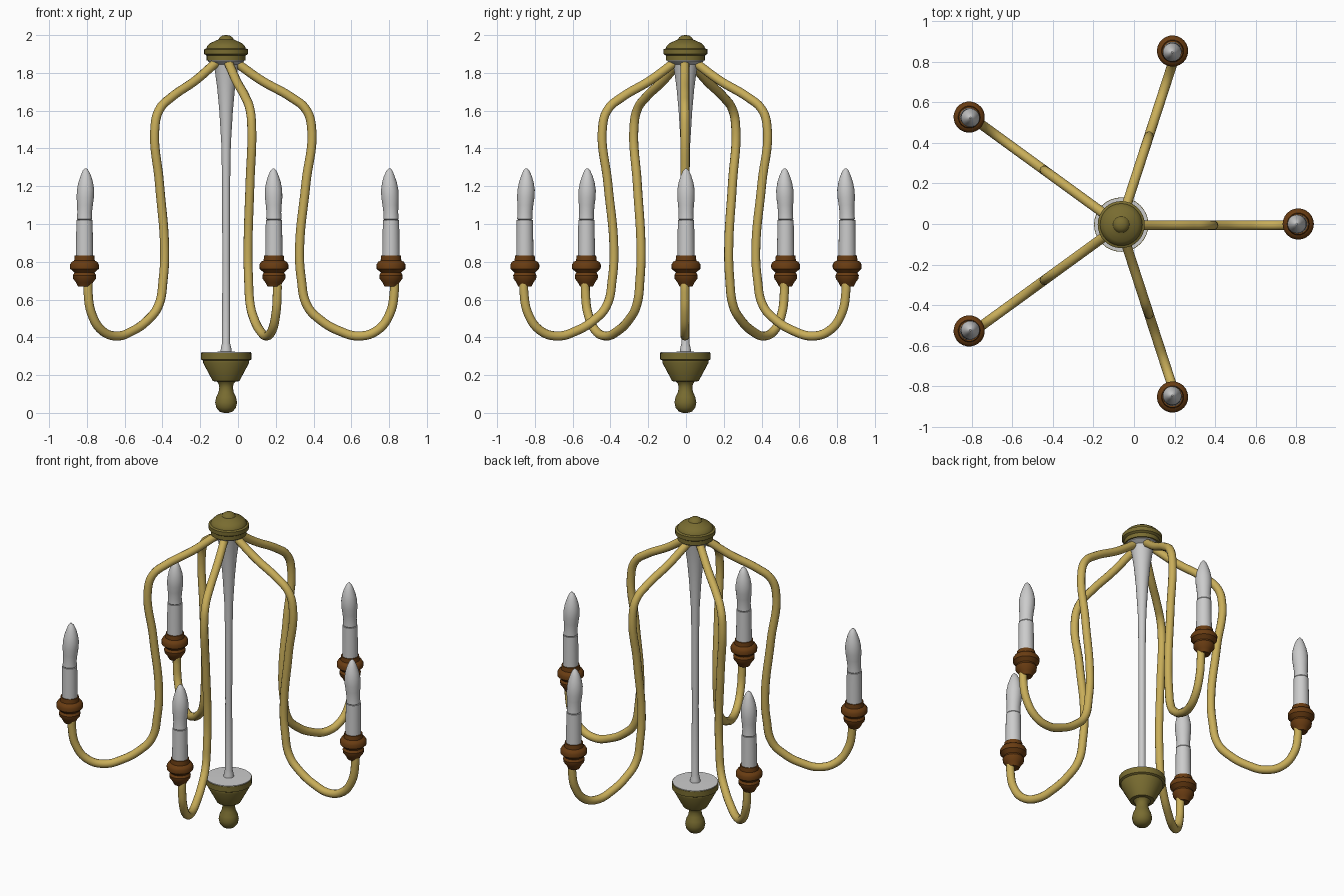
import bpy, bmesh, math

if "Cube" in bpy.data.objects:
    bpy.data.objects.remove(bpy.data.objects["Cube"])

def material(name, rgb):
    m = bpy.data.materials.new(name)
    m.diffuse_color = (*rgb, 1)
    m.use_nodes = True
    m.node_tree.nodes["Principled BSDF"].inputs["Base Color"].default_value = m.diffuse_color
    return m

GOLD = material("gold", (0.58, 0.42, 0.10))
OLIVE = material("olive_brass", (0.19, 0.15, 0.03))
BROWN = material("brown", (0.14, 0.045, 0.006))

def finish(ob, mat, loc, turn=0, angle=35):
    ob.location = loc
    ob.rotation_euler.z = turn
    if mat:
        ob.data.materials.append(mat)
    bpy.ops.object.select_all(action='DESELECT')
    ob.select_set(True)
    bpy.context.view_layer.objects.active = ob
    bpy.ops.object.shade_smooth_by_angle(angle=math.radians(angle))
    return ob

def lathe(name, profile, mat, loc, sides=32, turn=0):
    """Turned part; profile rows are (radius, z[, sideways shift]), bottom to top."""
    bm = bmesh.new()
    rings = []
    for row in profile:
        r, z = row[:2]
        dx = row[2] if len(row) > 2 else 0
        rings.append([bm.verts.new((dx + r * math.cos(math.tau * i / sides),
                                    r * math.sin(math.tau * i / sides), z))
                      for i in range(sides)])
    for a, b in zip(rings, rings[1:]):
        for i in range(sides):
            j = (i + 1) % sides
            bm.faces.new((a[i], a[j], b[j], b[i]))
    bm.faces.new(rings[0][::-1])
    bm.faces.new(rings[-1])
    me = bpy.data.meshes.new(name)
    bm.to_mesh(me)
    bm.free()
    ob = bpy.data.objects.new(name, me)
    bpy.context.collection.objects.link(ob)
    return finish(ob, mat, loc, turn)

def tube(name, pts, radius, mat, loc, turn):
    """Round tube swept along (radius, z) points."""
    cu = bpy.data.curves.new(name, 'CURVE')
    cu.dimensions = '3D'
    cu.bevel_depth, cu.bevel_resolution = radius, 4
    cu.resolution_u, cu.use_fill_caps = 8, True
    sp = cu.splines.new('BEZIER')
    sp.bezier_points.add(len(pts) - 1)
    for p, (r, z) in zip(sp.bezier_points, pts):
        p.co = (r, 0, z)
        p.handle_left_type = p.handle_right_type = 'AUTO'
    ob = bpy.data.objects.new(name, cu)
    bpy.context.collection.objects.link(ob)
    bpy.ops.object.select_all(action='DESELECT')
    ob.select_set(True)
    bpy.context.view_layer.objects.active = ob
    bpy.ops.object.convert(target='MESH')
    return finish(bpy.context.object, mat, loc, turn, 50)

AXIS = (-0.063, -0.003, 0)

# Central stem, flared at both ends
lathe("stem", [(0.131, 0.312), (0.131, 0.322), (0.03, 0.324), (0.027, 0.345), (0.021, 0.37),
               (0.02, 0.8), (0.021, 1.2), (0.025, 1.42), (0.036, 1.6), (0.047, 1.72),
               (0.058, 1.8), (0.066, 1.845), (0.095, 1.86), (0.095, 1.87)], None, AXIS)

# Top cap
lathe("top_cap", [(0.09, 1.864), (0.103, 1.866), (0.103, 1.892), (0.116, 1.9), (0.116, 1.925),
                  (0.104, 1.93), (0.1, 1.942), (0.083, 1.958), (0.056, 1.97), (0.04, 1.977),
                  (0.034, 1.988), (0.02, 1.997), (0.005, 2.0)], OLIVE, AXIS)

# Bottom bowl with knob
lathe("bottom_finial", [(0.012, 0.0), (0.035, 0.007), (0.052, 0.028), (0.058, 0.055),
                        (0.052, 0.085), (0.04, 0.11), (0.036, 0.135), (0.04, 0.155),
                        (0.05, 0.166), (0.07, 0.168), (0.122, 0.265), (0.122, 0.277),
                        (0.134, 0.283), (0.134, 0.318)], OLIVE, AXIS)

ARM = [(0.045, 1.865), (0.09, 1.832), (0.193, 1.76), (0.352, 1.67), (0.426, 1.61),
       (0.457, 1.525), (0.428, 1.21), (0.395, 0.87), (0.404, 0.71), (0.436, 0.566),
       (0.505, 0.492), (0.605, 0.434), (0.711, 0.407), (0.806, 0.437), (0.872, 0.524),
       (0.896, 0.64), (0.896, 0.7)]
CUP = [(0.034, 0.668), (0.045, 0.69), (0.06, 0.71), (0.062, 0.728), (0.054, 0.742),
       (0.062, 0.75), (0.076, 0.763), (0.077, 0.785), (0.068, 0.8), (0.055, 0.806),
       (0.052, 0.832)]
CANDLE = [(0.046, 0.81), (0.043, 1.022)]
FLAME = [(0.036, 1.022), (0.041, 1.027), (0.039, 1.06, -0.001), (0.042, 1.1, -0.003),
         (0.046, 1.14, -0.005), (0.046, 1.18, -0.007), (0.039, 1.22, -0.008),
         (0.028, 1.255, -0.009), (0.016, 1.282, -0.008), (0.004, 1.295, -0.007)]

# Five arms, each with a cup, a candle and a flame
for k in range(5):
    a = math.tau * k / 5
    tube(f"arm_{k + 1}", ARM, 0.024, GOLD, (-0.069, -0.006, 0), a)
    pos = (-0.087 + 0.897 * math.cos(a), 0.897 * math.sin(a), 0)
    lathe(f"candle_cup_{k + 1}", CUP, BROWN, pos, 24, a)
    lathe(f"candle_{k + 1}", CANDLE, None, pos, 24, a)
    lathe(f"flame_{k + 1}", FLAME, None, pos, 24, a)
